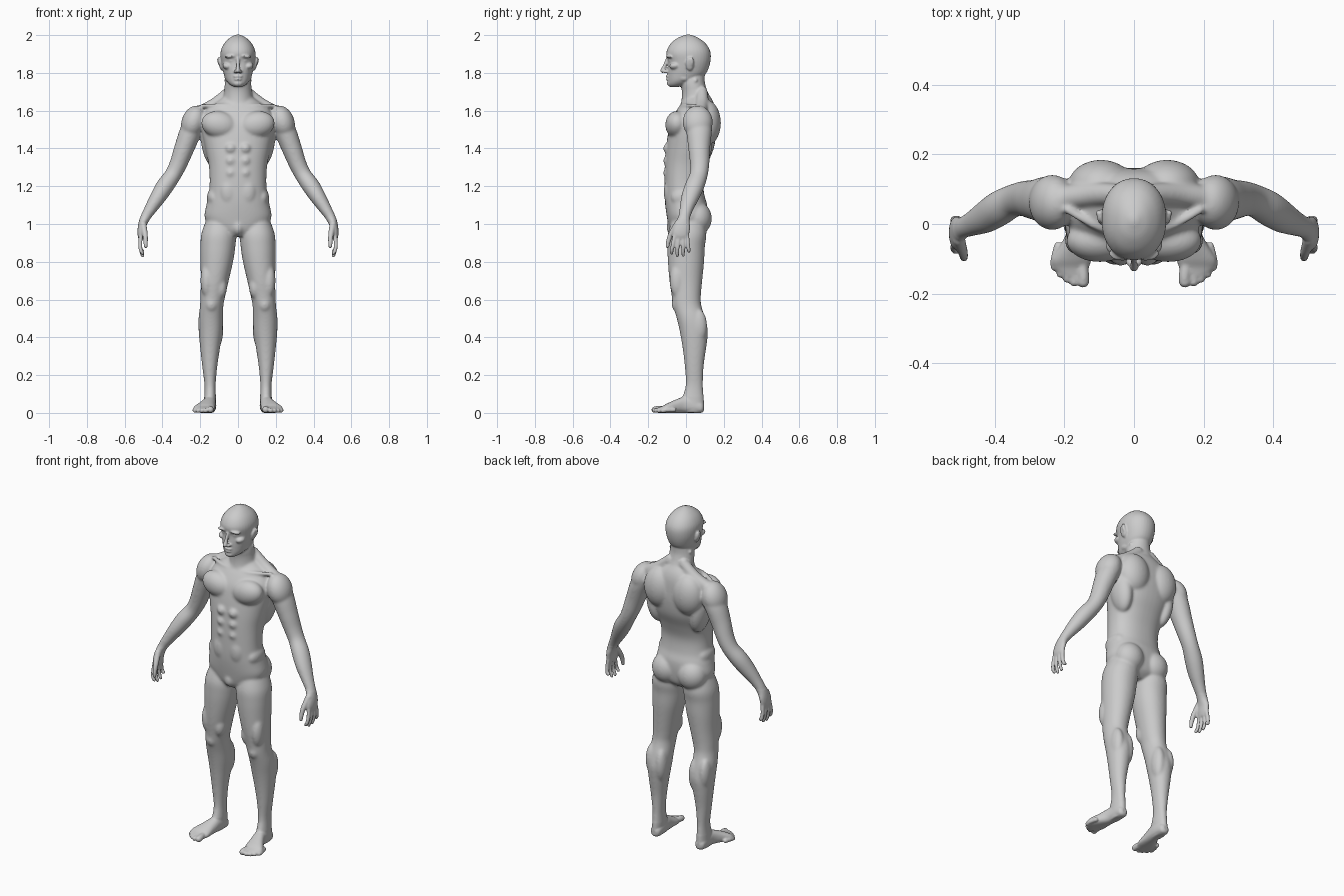
import bpy, bmesh, math
from mathutils import Vector, Matrix

bm = bmesh.new()


def power(v, n):
    return math.copysign(abs(v) ** (2 / n), v)


def loft(rings, ref=(0, 1, 0), normal=None, mirror=False, n=2.0, seg=28, sub=5):
    """Skin through rings (x, y, z, half width, half depth -ref, half depth +ref)."""
    R = [Vector(r) for r in rings]
    R = [R[0]] + R + [R[-1]]
    path = []
    for i in range(1, len(R) - 2):
        a, b, c, d = R[i - 1:i + 3]
        for k in range(sub):
            t = k / sub
            path.append((b * 2 + (c - a) * t + (a * 2 - b * 5 + c * 4 - d) * t * t
                         + (b * 3 - a - c * 3 + d) * t ** 3) * 0.5)
    path.append(R[-1])
    ref = Vector(ref)
    for s in ((1, -1) if mirror else (1,)):
        loops = []
        for i, p in enumerate(path):
            q0, q1 = path[max(i - 1, 0)], path[min(i + 1, len(path) - 1)]
            t = Vector(normal) if normal else (Vector(q1[:3]) - Vector(q0[:3])).normalized()
            v = (ref - t * ref.dot(t)).normalized()
            u = v.cross(t)
            loop = []
            for k in range(seg):
                w = 2 * math.pi * k / seg
                sv = power(math.sin(w), n)
                co = Vector(p[:3]) + u * p[3] * power(math.cos(w), n) + v * sv * (p[5] if sv > 0 else p[4])
                loop.append(bm.verts.new((co.x * s, co.y, co.z)))
            loops.append(loop)
        for A, B in zip(loops, loops[1:]):
            for k in range(seg):
                bm.faces.new((A[k], A[(k + 1) % seg], B[(k + 1) % seg], B[k]))
        bm.faces.new(loops[0])
        bm.faces.new(loops[-1])


def stack(rows, **kw):
    """Horizontal sections given as (z, x min, x max, y front, y back)."""
    loft([((a + b) / 2, (f + k) / 2, z, (b - a) / 2, (k - f) / 2, (k - f) / 2)
          for z, a, b, f, k in rows], normal=(0, 0, 1), **kw)


def tube(pts, mirror=True, ref=(0, 1, 0)):
    """Round-ended finger or muscle strand from (x, y, z, radius)."""
    loft([(x, y, z, r, r, r) for x, y, z, r in pts], mirror=mirror, seg=16, ref=ref)
    for x, y, z, r in (pts[0], pts[-1]):
        blob((x, y, z), (r, r, r), mirror)


def blob(c, r, mirror=True, tilt=0):
    """Ellipsoid muscle or feature; tilt turns it in the front plane."""
    for s in ((1, -1) if mirror else (1,)):
        m = (Matrix.Translation((c[0] * s, c[1], c[2])) @ Matrix.Rotation(math.radians(tilt * s), 4, 'Y')
             @ Matrix.Diagonal((*r, 1)))
        bmesh.ops.create_uvsphere(bm, u_segments=24, v_segments=16, radius=1, matrix=m)


# torso
stack([(z, -x, x, f, b) for z, x, f, b in (
    (.935, .06, -.07, .06), (.97, .13, -.088, .10), (1.03, .176, -.10, .112), (1.10, .168, -.11, .112),
    (1.16, .154, -.114, .096), (1.24, .150, -.114, .092), (1.32, .156, -.112, .115), (1.40, .174, -.106, .147),
    (1.48, .19, -.095, .160), (1.55, .195, -.078, .160), (1.61, .165, -.045, .155), (1.65, .11, -.015, .143),
    (1.68, .07, 0, .125))], n=2.3, seg=40)
# neck
stack([(z, -x, x, f, b) for z, x, f, b in (
    (1.58, .085, -.04, .14), (1.65, .08, -.025, .137), (1.70, .073, -.022, .115), (1.75, .069, -.03, .10),
    (1.80, .06, -.03, .10))])
tube([(.045, .085, 1.70, .03), (.12, .085, 1.635, .035), (.20, .075, 1.592, .035)])   # trapezius
tube([(.018, -.018, 1.63, .012), (.045, .02, 1.70, .013), (.06, .05, 1.76, .012)])    # neck cords
tube([(.025, -.022, 1.622, .011), (.10, -.01, 1.628, .011), (.19, .04, 1.625, .012)])  # collarbone
# torso muscles
blob((.098, -.048, 1.525), (.098, .062, .072), tilt=-12)
blob((.095, .11, 1.535), (.095, .075, .12))
blob((.145, .065, 1.43), (.05, .075, .13), tilt=8)
for z in (1.40, 1.335, 1.27):
    blob((.038, -.085, z), (.034, .036, .034))
blob((.05, -.08, 1.17), (.05, .038, .08))
blob((.13, -.01, 1.14), (.035, .07, .05))
blob((.085, .06, 1.03), (.085, .077, .088))
blob((0, -.062, .982), (.034, .042, .045), False)
# shoulders
blob((.235, .062, 1.54), (.064, .08, .09), tilt=-20)

# legs
stack([
    (1.03, .03, .165, -.07, .09), (.95, .010, .194, -.096, .108), (.88, .014, .199, -.099, .100),
    (.80, .026, .199, -.096, .096), (.70, .049, .197, -.088, .086), (.62, .067, .199, -.076, .079),
    (.57, .077, .201, -.069, .081), (.50, .079, .209, -.049, .102), (.43, .082, .208, -.033, .116),
    (.35, .094, .201, -.019, .108), (.25, .109, .190, -.007, .094), (.15, .118, .178, -.002, .090),
    (.08, .117, .179, -.02, .094), (.03, .12, .18, -.03, .095), (.002, .128, .172, -.02, .087)],
    mirror=True, n=2.1)
blob((.141, -.045, .575), (.034, .031, .042))
blob((.09, -.04, .665), (.032, .038, .06))
blob((.165, -.045, .70), (.034, .042, .09))
blob((.112, .068, .44), (.034, .046, .10))
blob((.178, .066, .46), (.032, .046, .09))
# feet
loft([(.148, .095, .03, .014, .018, .015), (.148, .08, .03, .029, .03, .03), (.148, .03, .04, .033, .04, .045),
      (.152, -.01, .04, .035, .04, .046), (.163, -.05, .03, .043, .03, .042), (.179, -.10, .02, .057, .02, .03),
      (.181, -.125, .016, .052, .016, .02), (.174, -.15, .014, .036, .014, .014)],
     ref=(0, 0, 1), normal=(0, -1, 0), mirror=True, n=2.3)
for x, y, r in ((.146, -.166, .017), (.172, -.167, .013), (.192, -.157, .0125), (.211, -.143, .012), (.228, -.123, .012)):
    tube([(x * .8 + .036, y + .06, r + .004, r), (x, y + .02, r + .003, r), (x, y, r, r)], ref=(0, 0, 1))

# arms down to the palms
loft([(.20, .072, 1.56, .05, .06, .06), (.245, .07, 1.50, .058, .068, .068), (.285, .072, 1.40, .053, .060, .056),
      (.315, .074, 1.32, .047, .053, .05), (.345, .068, 1.26, .044, .048, .047), (.387, .047, 1.20, .047, .053, .049),
      (.425, .024, 1.14, .042, .050, .044), (.463, .004, 1.08, .033, .039, .034), (.493, -.01, 1.03, .026, .033, .031),
      (.509, -.02, .985, .021, .044, .042), (.514, -.027, .945, .018, .046, .043), (.514, -.03, .92, .012, .036, .036)],
     mirror=True)
# fingers and thumb
for y0, y1, z in ((-.06, -.076, .838), (-.038, -.046, .824), (-.016, -.015, .827), (.005, .015, .85)):
    tube([(.513, y0, .945, .0115), (.518, (y0 + y1) / 2, .895, .0108), (.514, y1, .86, .010), (.505, y1, z + .008, .009)])
tube([(.503, -.045, 1.0, .018), (.492, -.08, .945, .0145), (.489, -.094, .905, .012), (.489, -.098, .882, .010)])

# head
stack([(z, -x, x, f, b) for z, x, f, b in (
    (1.725, .018, -.083, -.045), (1.738, .042, -.094, .01), (1.76, .062, -.096, .06), (1.79, .074, -.097, .10),
    (1.82, .082, -.097, .118), (1.86, .090, -.095, .129), (1.90, .093, -.104, .131), (1.93, .087, -.097, .122),
    (1.96, .070, -.077, .100), (1.985, .044, -.044, .066), (1.998, .02, -.012, .036), (2.003, .006, .004, .018))],
    n=2.15, seg=36)
# face
tube([(0, -.098, 1.878, .008), (0, -.112, 1.84, .0095), (0, -.124, 1.812, .0125)], False)
blob((.013, -.108, 1.807), (.011, .014, .009))
blob((.036, -.085, 1.888), (.036, .021, .009), tilt=6)
blob((.033, -.076, 1.865), (.015, .015, .009))
blob((.056, -.058, 1.835), (.026, .03, .018), tilt=-15)
blob((0, -.095, 1.782), (.026, .012, .006), False)
blob((0, -.093, 1.766), (.021, .013, .007), False)
blob((0, -.082, 1.745), (.026, .019, .018), False)
blob((.055, -.01, 1.775), (.016, .03, .02))
# ears
blob((.094, .02, 1.847), (.008, .022, .036), tilt=14)
blob((.098, .032, 1.858), (.011, .009, .026), tilt=14)

# fuse all parts into one skin
bmesh.ops.recalc_face_normals(bm, faces=bm.faces)
mesh = bpy.data.meshes.new("body")
bm.to_mesh(mesh)
bm.free()
body = bpy.data.objects.new("body", mesh)
bpy.context.collection.objects.link(body)
fuse = body.modifiers.new("fuse", 'REMESH')
fuse.mode = 'VOXEL'
fuse.voxel_size = 0.005
fuse.use_smooth_shade = True
skin = bpy.data.meshes.new_from_object(body.evaluated_get(bpy.context.evaluated_depsgraph_get()))
body.modifiers.clear()
body.data = skin

# relax the muscles strongly, the face, hands and feet only a little
soft = body.vertex_groups.new(name="muscle")
soft.add([v.index for v in skin.vertices
          if .09 < v.co.z < 1.72 and not (abs(v.co.x) > .44 and v.co.z < 1.03)], 1, 'REPLACE')
for name, group, count in (("muscle_relax", "muscle", 26), ("skin_relax", "", 3)):
    m = body.modifiers.new(name, 'SMOOTH')
    m.factor = .5
    m.iterations = count
    m.vertex_group = group
